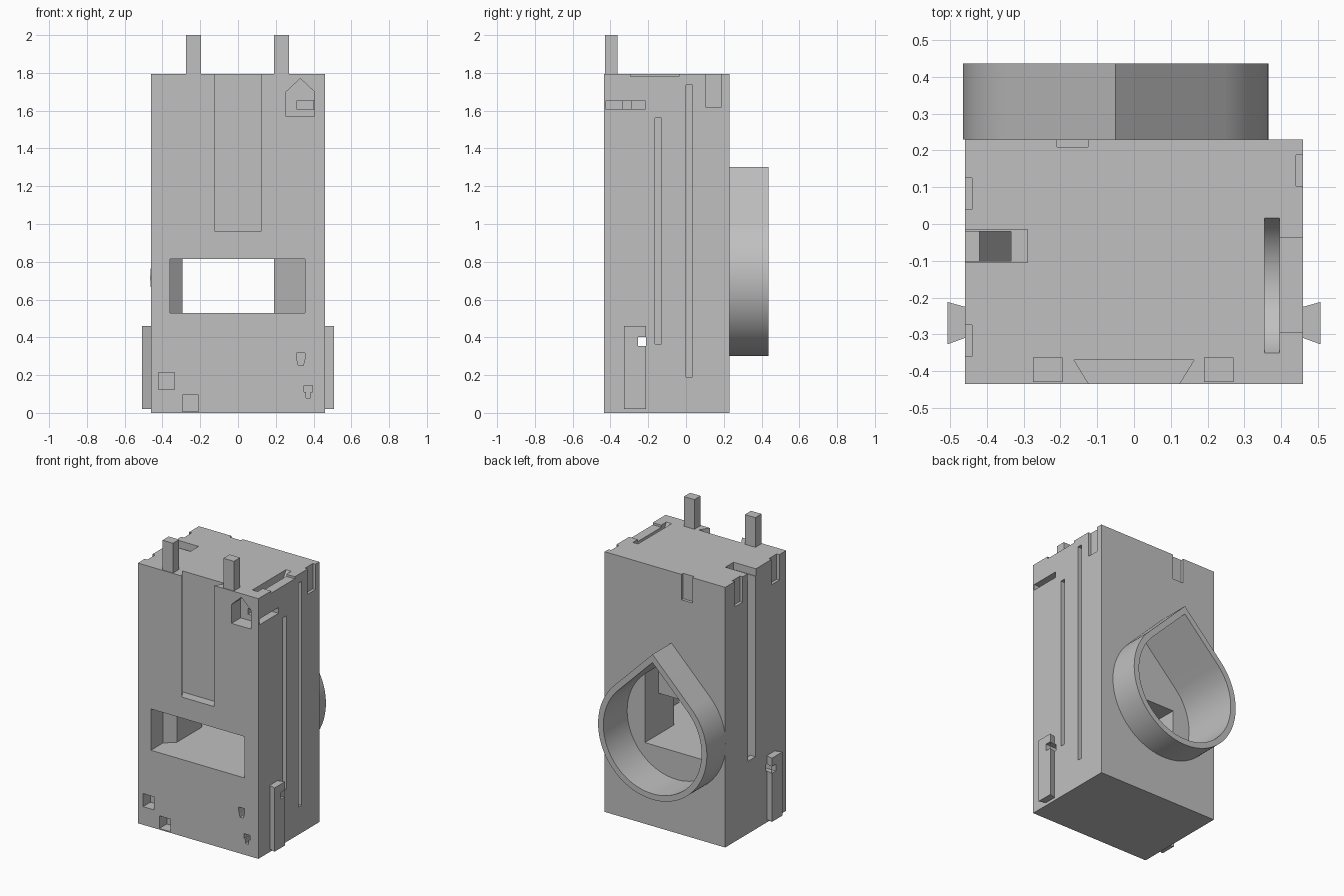
import bpy
import bmesh
import math
from mathutils import Vector

cube = bpy.data.objects.get("Cube")
if cube:
    bpy.data.objects.remove(cube, do_unlink=True)

gray = bpy.data.materials.new("light_gray")
gray.use_nodes = True
gray.diffuse_color = (0.53, 0.53, 0.53, 1)
gray.node_tree.nodes["Principled BSDF"].inputs["Base Color"].default_value = gray.diffuse_color


def prism(name, points, axis, start, end):
    """Extrude a flat outline along an axis from start to end."""
    place = {
        "x": lambda p, q, depth: Vector((depth, p, q)),
        "y": lambda p, q, depth: Vector((p, depth, q)),
        "z": lambda p, q, depth: Vector((p, q, depth)),
    }[axis]
    bm = bmesh.new()
    face = bm.faces.new([bm.verts.new(place(p, q, start)) for p, q in points])
    result = bmesh.ops.extrude_face_region(bm, geom=[face])
    verts = [v for v in result["geom"] if isinstance(v, bmesh.types.BMVert)]
    bmesh.ops.translate(bm, verts=verts, vec=place(0, 0, end - start))
    bmesh.ops.recalc_face_normals(bm, faces=bm.faces)
    mesh = bpy.data.meshes.new(name)
    bm.to_mesh(mesh)
    bm.free()
    mesh.materials.append(gray)
    obj = bpy.data.objects.new(name, mesh)
    bpy.context.scene.collection.objects.link(obj)
    return obj


def box(name, x, y, z):
    outline = [(x[0], y[0]), (x[1], y[0]), (x[1], y[1]), (x[0], y[1])]
    return prism(name, outline, "z", z[0], z[1])


def boolean(target, cutter, operation="DIFFERENCE", keep=False):
    modifier = target.modifiers.new("boolean", "BOOLEAN")
    modifier.operation = operation
    modifier.solver = "EXACT"
    modifier.object = cutter
    bpy.context.view_layer.update()
    bpy.context.view_layer.objects.active = target
    bpy.ops.object.modifier_apply(modifier=modifier.name)
    if not keep:
        bpy.data.objects.remove(cutter, do_unlink=True)


def teardrop(radius, steps=72):
    """Circle with a pointed 45 degree roof."""
    center_x, center_z = -0.05, 0.715
    points = [(center_x, center_z + radius * math.sqrt(2))]
    for i in range(steps + 1):
        angle = math.radians(135 + 270 * i / steps)
        points.append((center_x + radius * math.cos(angle),
                       center_z + radius * math.sin(angle)))
    return points


front, back, side, top = -0.435, 0.23, 0.46, 1.795
over = top + 0.1
outer, inner = 0.415, 0.375

# Main housing
body = box("housing", (-side, side), (front, back), (0, top))


def cut_box(x, y, z):
    boolean(body, box("cutter", x, y, z))


def cut_prism(points, axis, start, end):
    boolean(body, prism("cutter", points, axis, start, end))


# Round port pocket, then the chamber behind it
cut_prism(teardrop(inner), "y", 0.177, back + 0.1)
chamber = prism("chamber_cutter", teardrop(inner), "y", 0.03, 0.2)
limit = box("chamber_limit", (-0.6, 0.19), (0, 0.3), (0.53, 1.4))
boolean(chamber, limit, "INTERSECT")
boolean(body, chamber)

# Duct to the front window, narrowing inward
duct = [(-0.36, front - 0.1), (0.355, front - 0.1), (0.355, -0.305), (0.19, -0.14),
        (0.19, 0.1), (-0.295, 0.1), (-0.295, -0.245), (-0.36, -0.305)]
cut_prism(duct, "z", 0.53, 0.815)

# Front dovetail channel
slope = 0.04 / 0.065
mouth, root = 0.123 - slope * 0.1, 0.163
cut_prism([(-mouth, front - 0.1), (mouth, front - 0.1), (root, -0.37), (-root, -0.37)],
          "z", 0.96, over)

# Cable channel in the right side with a sloping floor
cut_prism([(-0.56, over), (-0.335, over), (-0.335, 0.3), (-0.42, 0.5), (-0.56, 0.5)],
          "y", -0.1, -0.02)
cut_box((-0.56, -0.29), (-0.105, -0.015), (top - 0.05, over))

# Long slots and the horizontal slot in the left side
for y, z in (((-0.165, -0.13), (0.365, 1.56)), ((0, 0.035), (0.19, 1.735))):
    cut_box((side - 0.04, side + 0.1), y, z)
cut_box((0.4, side + 0.1), (-0.425, -0.215), (1.61, 1.65))

# House-shaped front pocket joined to the horizontal slot
house = [(0.255, 1.57), (0.405, 1.57), (0.405, 1.7), (0.33, 1.77), (0.255, 1.7)]
cut_prism(house, "y", front - 0.1, front + 0.1)
cut_box((0.31, 0.41), (-0.36, -0.29), (1.61, 1.65))

# Curved tie channel in the top with a shallow side relief
arc_radius, arc_y, arc_z = 0.2, -0.167, top + 0.08
arc = []
for i in range(48):
    angle = math.tau * i / 48
    arc.append((arc_y + arc_radius * math.cos(angle), arc_z + arc_radius * math.sin(angle)))
cut_prism(arc, "x", 0.355, 0.395)
cut_box((0.39, side + 0.1), (-0.295, -0.038), (top - 0.015, over))

# Shallow snap notches along the top edges
notch = (1.62, over)
cut_box((side - 0.02, side + 0.1), (0.103, 0.188), notch)
for y in ((0.04, 0.125), (-0.36, -0.275)):
    cut_box((-side - 0.1, -side + 0.02), y, notch)
cut_box((-0.21, -0.125), (back - 0.02, back + 0.1), notch)

# Small pockets low on the front
pocket = (front - 0.1, front + 0.08)
cut_box((-0.42, -0.335), pocket, (0.125, 0.215))
cut_box((-0.295, -0.21), pocket, (0.008, 0.095))
keyhole = [(0.32, 0.25), (0.345, 0.25), (0.355, 0.29), (0.355, 0.318), (0.31, 0.318), (0.31, 0.29)]
cut_prism(keyhole, "y", *pocket)
cut_box((0.35, 0.395), pocket, (0.11, 0.145))
cut_box((0.36, 0.385), pocket, (0.08, 0.12))

# Dovetail rails on both sides, with a cross hole through everything
hole = box("cross_hole_cutter", (-0.7, 0.7), (-0.255, -0.213), (0.355, 0.402))
for label, sign in (("left", 1), ("right", -1)):
    outline = [(sign * side, -0.31), (sign * side, -0.225),
               (sign * 0.507, -0.212), (sign * 0.507, -0.327)]
    rail = prism(label + "_rail", outline, "z", 0.02, side)
    boolean(rail, hole, keep=True)
boolean(body, hole)

# Upright pegs on the top
for label, x in (("left", 0.23), ("right", -0.235)):
    box(label + "_peg", (x - 0.04, x + 0.04), (-0.43, -0.363), (top, 2))

# Teardrop collar on the back
collar = prism("port_collar", teardrop(outer), "y", back, 0.437)
boolean(collar, prism("cutter", teardrop(inner), "y", back - 0.1, 0.6))

# Smooth curved walls, keep hard edges
for obj in (body, collar):
    bpy.ops.object.select_all(action="DESELECT")
    obj.select_set(True)
    bpy.context.view_layer.objects.active = obj
    bpy.ops.object.shade_smooth_by_angle(angle=math.radians(25))
